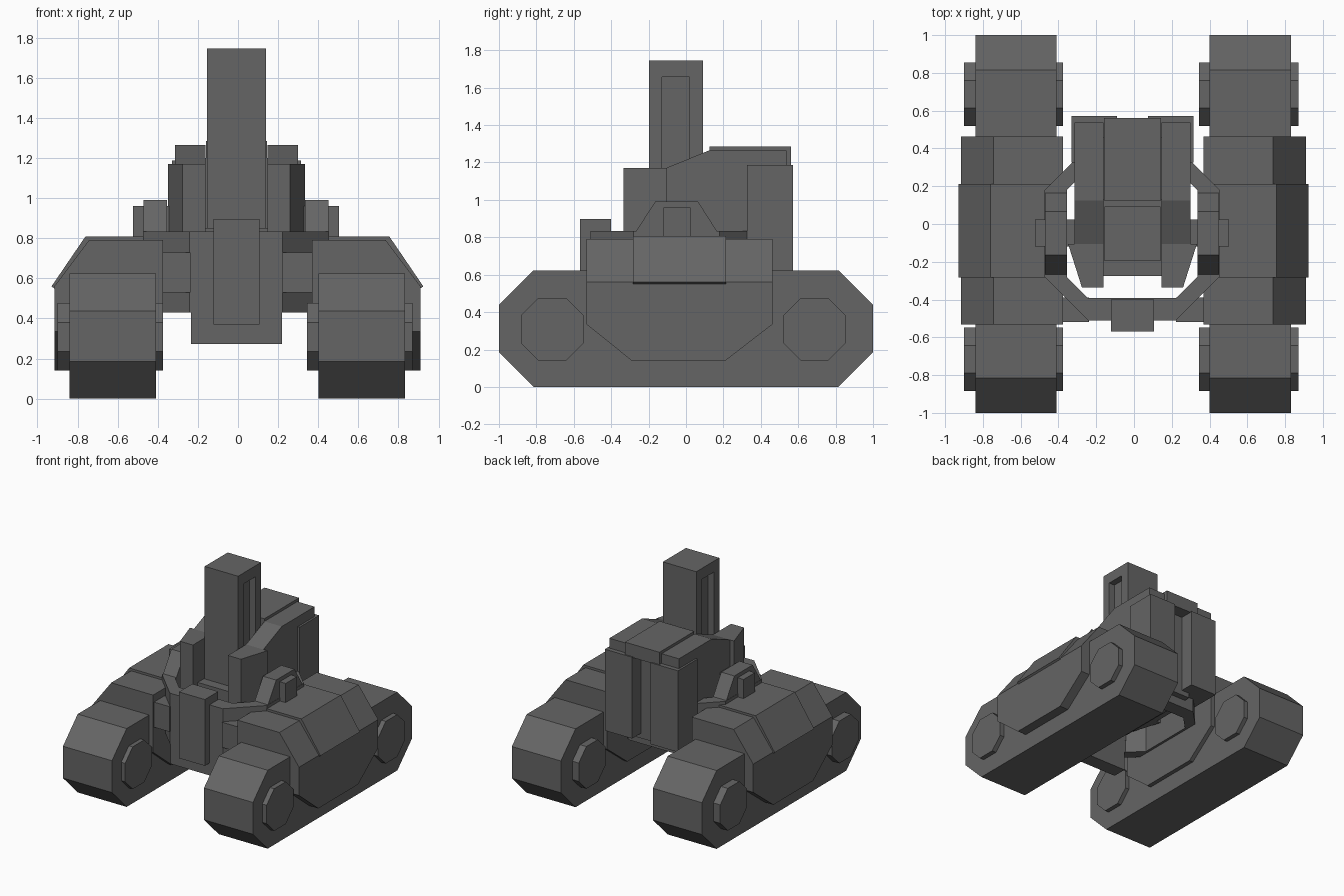
import bpy, bmesh
from mathutils import Vector

if "Cube" in bpy.data.objects:
    bpy.data.objects.remove(bpy.data.objects["Cube"], do_unlink=True)

grey = bpy.data.materials.new("dark_grey")
grey.use_nodes = True
COLOUR = (0.13, 0.13, 0.13, 1)
grey.diffuse_color = COLOUR
grey.node_tree.nodes["Principled BSDF"].inputs["Base Color"].default_value = COLOUR

MID = -0.008  # centre line of the hull


def place(axis, u, v, w):
    """Profile point (u, v) at depth w along the axis."""
    return {"x": (w, u, v), "y": (u, w, v), "z": (u, v, w)}[axis]


def prism(name, axis, profile, lo, hi, cx=MID, side=1, cut=None):
    """Extrude a profile along an axis; x is measured outward from cx."""
    bm = bmesh.new()
    low = [bm.verts.new(place(axis, u, v, lo)) for u, v in profile]
    high = [bm.verts.new(place(axis, u, v, hi)) for u, v in profile]
    bm.faces.new(low)
    bm.faces.new(high)
    for i in range(len(low)):
        j = (i + 1) % len(low)
        bm.faces.new((low[i], low[j], high[j], high[i]))
    if cut:
        geom = bm.verts[:] + bm.edges[:] + bm.faces[:]
        bmesh.ops.bisect_plane(bm, geom=geom, plane_co=cut[0], plane_no=cut[1], clear_outer=True)
        bmesh.ops.holes_fill(bm, edges=[e for e in bm.edges if e.is_boundary])
    for v in bm.verts:
        v.co.x = cx + side * v.co.x
    bmesh.ops.recalc_face_normals(bm, faces=bm.faces)
    mesh = bpy.data.meshes.new(name)
    bm.to_mesh(mesh)
    bm.free()
    mesh.materials.append(grey)
    obj = bpy.data.objects.new(name, mesh)
    bpy.context.collection.objects.link(obj)
    return obj


def box(name, x, y, z, **kw):
    return prism(name, "x", [(y[0], z[0]), (y[1], z[0]), (y[1], z[1]), (y[0], z[1])], *x, **kw)


def octagon(y, z, c):
    """Rectangle with its corners cut by c."""
    (a, b), (d, e) = y, z
    return [(a, d + c), (a + c, d), (b - c, d), (b, d + c),
            (b, e - c), (b - c, e), (a + c, e), (a, e - c)]


for side, label in ((1, "left"), (-1, "right")):
    def pair(name, *args, make=prism, **kw):
        return make(label + "_" + name, *args, side=side, **kw)

    # Tracks and wheel hubs
    pair("track", "x", octagon((-1, 1), (0, 0.623), 0.185), 0.405, 0.836, cx=-0.004)
    for end, y in (("front", -0.715), ("rear", 0.687)):
        pair(end + "_hub", "x", octagon((y - 0.168, y + 0.168), (0.14, 0.476), 0.095),
             0.36, 0.885, cx=-0.015)

    # Fender pod with a chamfered outer shoulder, and its armour plate
    pair("fender", "x", [(-0.532, 0.79), (-0.532, 0.335), (-0.29, 0.14),
                         (0.21, 0.14), (0.463, 0.335), (0.463, 0.79)],
         0.372, 0.913, cx=-0.003,
         cut=(Vector((0.74, 0, 0.79)), Vector((0.23, 0, 0.173))))
    pair("armour_plate", "y", [(0.372, 0.7), (0.372, 0.808), (0.758, 0.808),
                               (0.927, 0.56), (0.905, 0.545), (0.74, 0.7)],
         -0.283, 0.213, cx=-0.003)

    # Pivot bracket on the ring
    pair("bracket", "x", [(-0.282, 0.81), (0.18, 0.81), (0.065, 0.99), (-0.165, 0.99)],
         0.345, 0.461, cx=-0.01)
    pair("pivot", (0.305, 0.513), (-0.12, 0.023), (0.8, 0.96), make=box, cx=-0.01)
    pair("connector", (0.23, 0.38), (-0.52, -0.39), (0.53, 0.73), make=box)

    # Cheeks: wedge front, sloped main body, rear column
    pair("cheek_front", "z", [(0.154, -0.335), (0.268, -0.335), (0.341, -0.105),
                              (0.154, -0.105)], 0.6, 1.17)
    pair("cheek", "x", [(-0.107, 0.6), (0.537, 0.6), (0.537, 1.265),
                        (0.125, 1.265), (-0.107, 1.17)], 0.154, 0.306)
    pair("rear_column", (0.082, 0.322), (0.325, 0.572), (0.54, 1.187), make=box)

# Octagonal ring, built as mitred segments
outer = octagon((-0.463, 0.463), (-0.51, 0.41), 0.23)
inner = octagon((-0.345, 0.345), (-0.392, 0.292), 0.18 * 0.62)
for i in range(8):
    j = (i + 1) % 8
    prism("ring_segment", "z", [outer[i], outer[j], inner[j], inner[i]], 0.43, 0.833, cx=-0.01)

# Front block and nose
box("front_block", (-0.227, 0.227), (-0.51, -0.392), (0.272, 0.833))
box("nose", (-0.114, 0.114), (-0.568, -0.4), (0.37, 0.897))

# Core and rear roof
box("core", (-0.154, 0.154), (-0.275, 0.46), (0.5, 0.85))
box("core_rear", (-0.154, 0.154), (0.13, 0.46), (0.5, 1.2))
prism("rear_roof", "x", [(0.125, 1.18), (0.562, 1.18), (0.562, 1.285), (0.125, 1.285)],
      -0.152, 0.152)

# Tower with a slot recessed in each side
tower = box("tower", (-0.147, 0.147), (-0.197, 0.092), (0.8, 1.745))
for s in (-1, 1):
    cutter = box("slot_cutter", (0.095, 0.2), (-0.128, 0.02), (1.05, 1.658), side=s)
    cutter.hide_render = True
    mod = tower.modifiers.new("slot", "BOOLEAN")
    mod.object = cutter
    mod.operation = "DIFFERENCE"
    mod.solver = "EXACT"
    bpy.context.view_layer.objects.active = tower
    bpy.ops.object.modifier_apply(modifier=mod.name)
    bpy.data.objects.remove(cutter, do_unlink=True)
